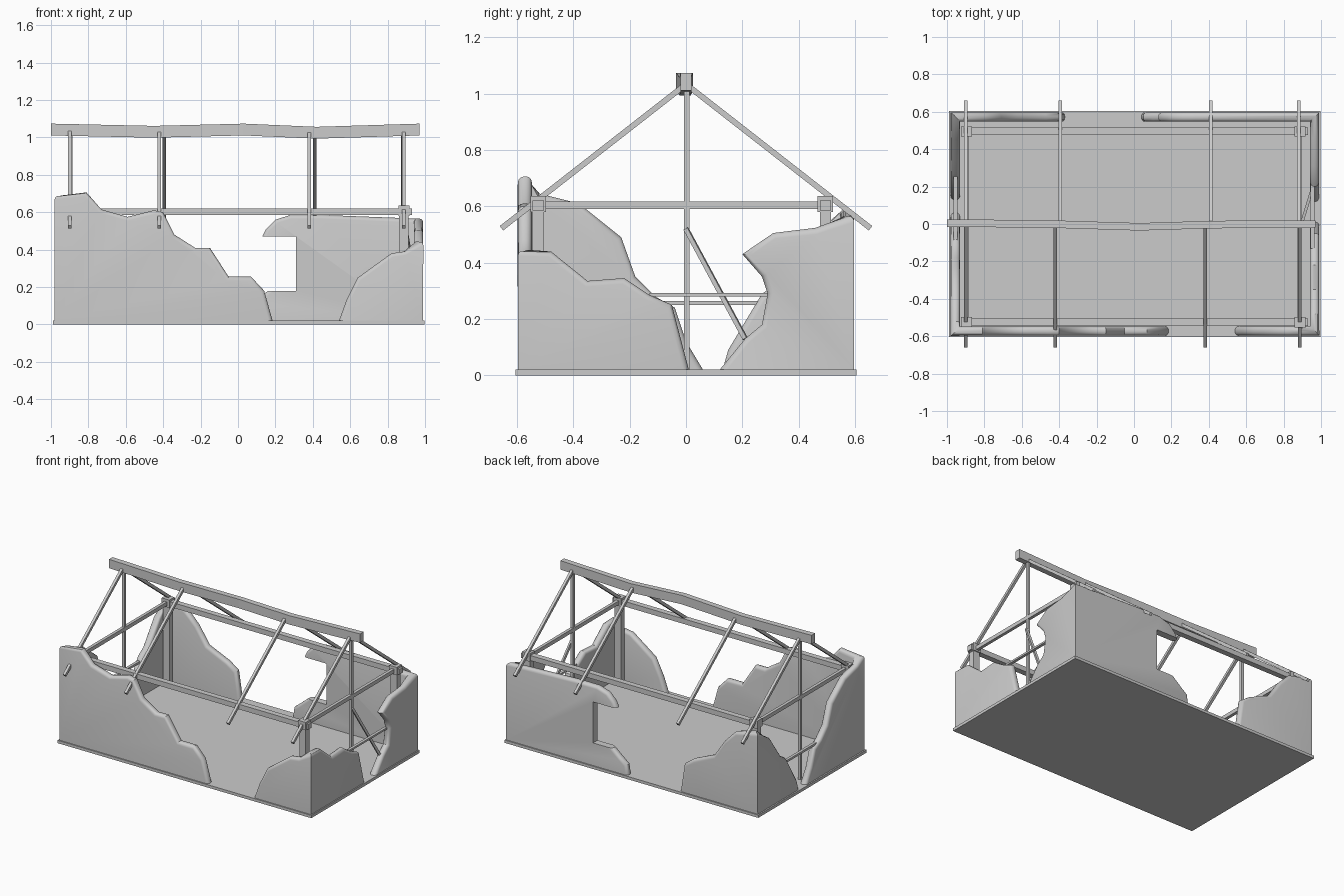
import bpy, bmesh
from mathutils import Vector

if "Cube" in bpy.data.objects:
    bpy.data.objects.remove(bpy.data.objects["Cube"])

T = 0.05      # wall thickness
FLOOR = 0.02  # floor slab height


def finish(bm, name, smooth=False):
    bmesh.ops.recalc_face_normals(bm, faces=bm.faces[:])
    me = bpy.data.meshes.new(name)
    bm.to_mesh(me)
    bm.free()
    ob = bpy.data.objects.new(name, me)
    bpy.context.collection.objects.link(ob)
    if smooth:
        bpy.ops.object.select_all(action='DESELECT')
        ob.select_set(True)
        bpy.context.view_layer.objects.active = ob
        bpy.ops.object.shade_smooth_by_angle(angle=0.6)
    return ob


def beam(name, pts, w, h):
    """Rectangular timber swept through pts; w is sideways, h is the other way."""
    bm = bmesh.new()
    pts = [Vector(p) for p in pts]
    d = (pts[-1] - pts[0]).normalized()
    up = Vector((0, 0, 1)) if abs(d.z) < 0.95 else Vector((0, 1, 0))
    side = d.cross(up).normalized() * w / 2
    top = side.cross(d).normalized() * h / 2
    rings = [[bm.verts.new(p + side * a + top * b)
              for a, b in ((-1, -1), (1, -1), (1, 1), (-1, 1))] for p in pts]
    for r, s in zip(rings, rings[1:]):
        for i in range(4):
            j = (i + 1) % 4
            bm.faces.new((r[i], r[j], s[j], s[i]))
    bm.faces.new(rings[0])
    bm.faces.new(rings[-1])
    return finish(bm, name)


def ruin_corner(name, cx, cy, prof_x, prof_y, zc, sharp=()):
    """Two broken walls mitred at a corner; profiles run from the corner to the floor."""
    sx, sy = (1 if cx > 0 else -1), (1 if cy > 0 else -1)
    bm = bmesh.new()
    co = bm.verts.new((cx, cy, zc))
    ci = bm.verts.new((cx - sx * T, cy - sy * T, zc))
    bo = bm.verts.new((cx, cy, FLOOR))
    bi = bm.verts.new((cx - sx * T, cy - sy * T, FLOOR))
    rim = []
    for axis, prof in ((0, prof_x), (1, prof_y)):
        outer, inner = [co], [ci]
        for u, z in prof:
            if axis == 0:
                outer.append(bm.verts.new((u, cy, z)))
                inner.append(bm.verts.new((u, cy - sy * T, z)))
            else:
                outer.append(bm.verts.new((cx, u, z)))
                inner.append(bm.verts.new((cx - sx * T, u, z)))
        bm.faces.new(outer + [bo])
        bm.faces.new(inner + [bi])
        bm.faces.new((bo, outer[-1], inner[-1], bi))
        for i in range(len(outer) - 1):
            bm.faces.new((outer[i], outer[i + 1], inner[i + 1], inner[i]))
            if not (axis == 0 and i in sharp):
                rim.append(bm.edges.get((outer[i], outer[i + 1])))
                rim.append(bm.edges.get((inner[i], inner[i + 1])))
    bmesh.ops.recalc_face_normals(bm, faces=bm.faces[:])
    bmesh.ops.bevel(bm, geom=rim, offset=0.02, segments=3, profile=0.5,
                    affect='EDGES', clamp_overlap=False)
    finish(bm, name, True)


# floor slab
beam("floor_slab", [(-0.99, 0, 0.01), (0.998, 0, 0.01)], 1.21, FLOOR)

# broken wall corners
ruin_corner("wall_front_left", -0.98, -0.597,
            [(-0.81, .705), (-0.73, .615), (-0.59, .575), (-0.45, .61), (-0.40, .60),
             (-0.34, .48), (-0.23, .41), (-0.15, .41), (-0.05, .255), (0.07, .255),
             (0.14, .18), (0.185, FLOOR)],
            [(-0.52, .645), (-0.38, .61), (-0.23, .49), (-0.18, .35), (-0.11, .28),
             (-0.04, .24), (0.0, .12), (0.06, FLOOR)], 0.69)
ruin_corner("wall_front_right", 0.99, -0.597,
            [(0.89, .39), (0.82, .38), (0.64, .25), (0.58, .13), (0.54, FLOOR)],
            [(-0.48, .44), (-0.35, .335), (-0.22, .345), (-0.13, .285), (-0.05, .25),
             (0.01, FLOOR)], 0.445)
ruin_corner("wall_back_right", 0.99, 0.597,
            [(0.45, .585), (0.28, .585), (0.20, .56), (0.15, .51), (0.13, .47),
             (0.31, .47), (0.31, .18), (0.16, .18), (0.10, .13), (0.05, .09),
             (0.04, FLOOR)],
            [(0.46, .52), (0.31, .505), (0.20, .43), (0.27, .35), (0.29, .29),
             (0.27, .18), (0.21, .13), (0.12, FLOOR)], 0.565, sharp=(5, 6, 7))
ruin_corner("wall_back_left", -0.98, 0.597,
            [(-0.80, .55), (-0.71, .46), (-0.63, .34), (-0.47, .27), (-0.40, .22),
             (-0.37, FLOOR)],
            [(0.45, .50), (0.33, .33), (0.27, .29), (0.15, .09), (0.13, FLOOR)], 0.59)

# corner posts with caps, wall plates
for sy, y, lab in ((-1, -0.525, "front"), (1, 0.495, "back")):
    beam(f"wall_plate_{lab}", [(-0.92, y, .603), (0.93, y, .603)], 0.04, 0.036)
    for x, end in ((-0.895, "left"), (0.887, "right")):
        beam(f"post_{lab}_{end}", [(x, y, FLOOR), (x, y, .60)], 0.05, 0.04)
        beam(f"post_cap_{lab}_{end}", [(x, y, .58), (x, y, .636)], 0.06, 0.055)

# tie beams and king posts at both gables
for x, end in ((-0.895, "left"), (0.885, "right")):
    beam(f"tie_beam_{end}", [(x, -0.535, .604), (x, 0.52, .604)], 0.022, 0.027)
    beam(f"king_post_{end}", [(x, 0.003, FLOOR), (x, 0.003, 1.02)], 0.02, 0.02)

# rafters
for s, lab, xs in ((-1, "front", (-0.9, -0.42, 0.38, 0.885)),
                   (1, "back", (-0.9, -0.395, 0.41, 0.882))):
    for i, x in enumerate(xs):
        beam(f"rafter_{lab}_{i}", [(x, 0, 1.033), (x, s * 0.655, .522)], 0.019, 0.02)

# sagging ridge beam
beam("ridge_beam", [(-1.0, 0.005, 1.042), (-0.45, 0.0, 1.03), (0.03, -0.015, 1.042),
                    (0.42, -0.003, 1.025), (0.97, 0.0, 1.042)], 0.04, 0.063)

# rails across the gable openings and a leaning brace
beam("rail_right", [(0.955, -0.13, .286), (0.955, 0.29, .286)], 0.02, 0.013)
beam("rail_left", [(-0.955, -0.10, .257), (-0.955, 0.255, .257)], 0.02, 0.015)
beam("brace_right", [(0.895, 0.0, .52), (0.96, 0.21, .13)], 0.016, 0.016)
